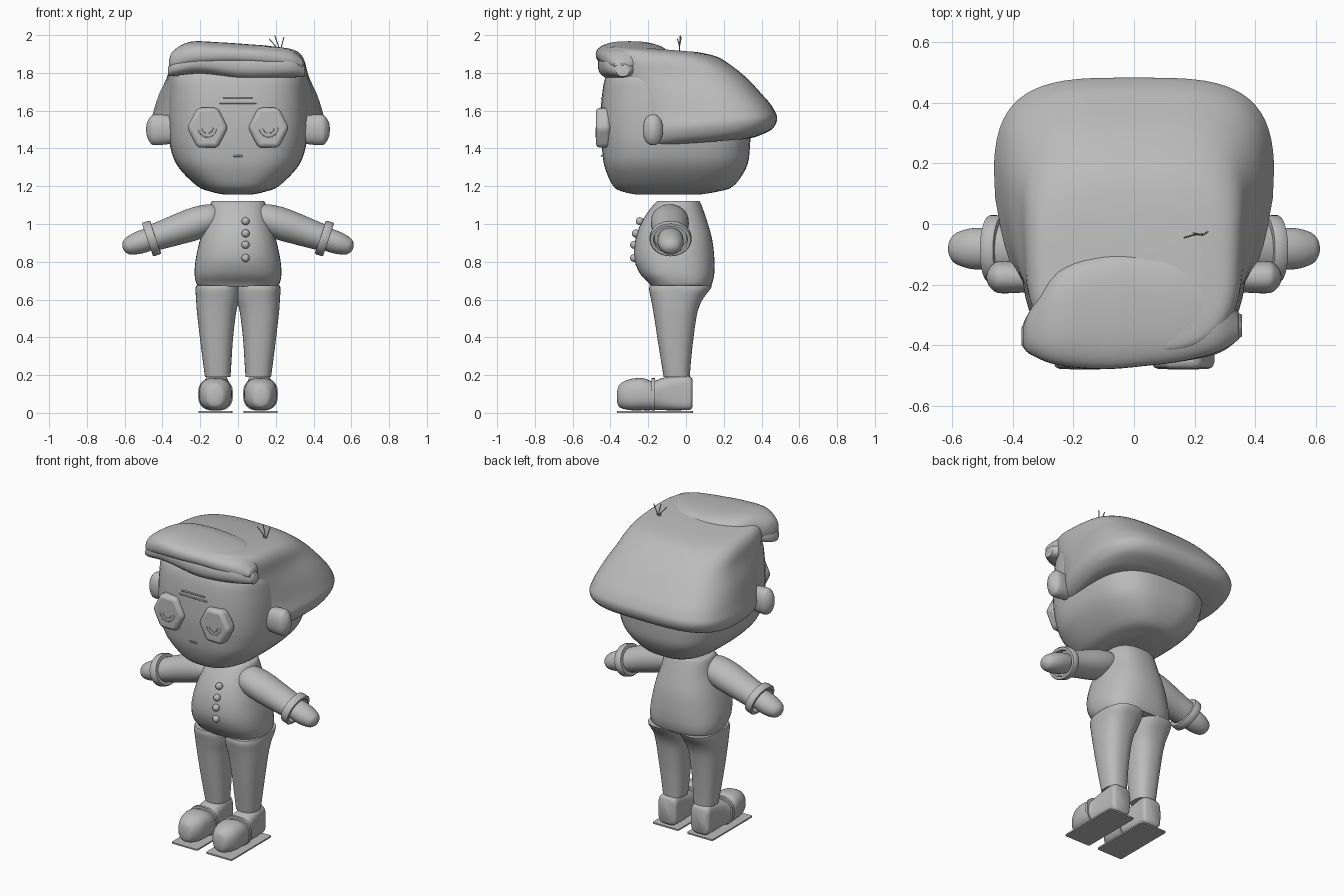
import bpy, bmesh, math
from mathutils import Vector

cube = bpy.data.objects.get("Cube")
if cube:
    bpy.data.objects.remove(cube)

grey = bpy.data.materials.new("clay_grey")
grey.use_nodes = True
grey.diffuse_color = (0.5, 0.5, 0.5, 1)
grey.node_tree.nodes["Principled BSDF"].inputs["Base Color"].default_value = (0.5, 0.5, 0.5, 1)

ORDER = {"x": (2, 0, 1), "y": (0, 2, 1), "z": (0, 1, 2)}
SIDES = (("left", 1), ("right", -1))


def smooth(a, b, c, d, t):
    return b + 0.5 * t * (c - a + t * (2 * a - 5 * b + 4 * c - d + t * (3 * (b - c) + d - a)))


def loft(name, rings, axis="z", steps=5, n=40, warp=None, side=1, angle=50):
    """Skin rounded-box rings (position, a0, a1, b0, b1, squareness) along an axis."""
    dense = []
    for i in range(len(rings) - 1):
        quad = [rings[max(0, min(len(rings) - 1, j))] for j in range(i - 1, i + 3)]
        dense += [[smooth(*v, s / steps) for v in zip(*quad)] for s in range(steps)]
    dense.append(rings[-1])
    bm = bmesh.new()
    loops = []
    for pos, a0, a1, b0, b1, e in dense:
        loop = []
        for k in range(n):
            c, s = math.cos(math.tau * k / n), math.sin(math.tau * k / n)
            a = (a0 + a1) / 2 + (a1 - a0) / 2 * math.copysign(abs(c) ** (2 / e), c)
            b = (b0 + b1) / 2 + (b1 - b0) / 2 * math.copysign(abs(s) ** (2 / e), s)
            co = Vector([(a, b, pos)[m] for m in ORDER[axis]])
            if warp:
                co = warp(co)
            loop.append(bm.verts.new((co.x * side, co.y, co.z)))
        loops.append(loop)
    for p, q in zip(loops, loops[1:]):
        for k in range(n):
            bm.faces.new((p[k], p[(k + 1) % n], q[(k + 1) % n], q[k]))
    bm.faces.new(loops[0])
    bm.faces.new(loops[-1])
    bmesh.ops.recalc_face_normals(bm, faces=bm.faces)
    mesh = bpy.data.meshes.new(name)
    bm.to_mesh(mesh)
    bm.free()
    ob = bpy.data.objects.new(name, mesh)
    bpy.context.collection.objects.link(ob)
    return finish(ob, name, angle)


def finish(ob, name, angle=50):
    ob.name = name
    ob.data.materials.append(grey)
    bpy.ops.object.select_all(action="DESELECT")
    ob.select_set(True)
    bpy.context.view_layer.objects.active = ob
    bpy.ops.object.shade_smooth_by_angle(angle=math.radians(angle))
    return ob


def ball(name, loc, size):
    bpy.ops.mesh.primitive_uv_sphere_add(segments=24, ring_count=16, location=loc)
    ob = bpy.context.object
    ob.scale = size
    return finish(ob, name)


def line(name, points, radius):
    curve = bpy.data.curves.new(name, "CURVE")
    curve.dimensions = "3D"
    curve.bevel_depth = radius
    curve.bevel_resolution = 1
    curve.use_fill_caps = True
    spline = curve.splines.new("POLY")
    spline.points.add(len(points) - 1)
    for p, co in zip(spline.points, points):
        p.co = (*co, 1)
    curve.materials.append(grey)
    bpy.context.collection.objects.link(bpy.data.objects.new(name, curve))


def sym(z, w, y0, y1, e):
    return (z, -w, w, y0, y1, e)


# Head
loft("head", [sym(1.157, .08, -.27, .08, 2.5), sym(1.17, .14, -.33, .16, 2.6),
              sym(1.2, .215, -.385, .25, 2.8), sym(1.3, .315, -.43, .32, 3),
              sym(1.4, .357, -.445, .338, 3), sym(1.52, .37, -.452, .34, 3),
              sym(1.68, .368, -.445, .33, 3), sym(1.79, .345, -.42, .25, 3),
              sym(1.86, .24, -.35, .12, 3)], n=56)


# Hair shell, narrower to the front, rim rising to the back
def hair_shape(co):
    low = max(0, min(1, (1.9 - co.z) / .3))
    co.x *= 1 - .36 * low * max(0, .12 - co.y)
    co.z += co.y * (.16 * low - .08)
    return co


loft("hair", [sym(1.425, .37, -.26, .33, 3.5), sym(1.435, .41, -.29, .38, 3.5),
              sym(1.465, .445, -.305, .455, 3.5), sym(1.515, .463, -.31, .482, 3.5),
              sym(1.57, .452, -.315, .465, 3.5), sym(1.68, .42, -.33, .395, 3.5),
              sym(1.78, .38, -.39, .32, 3.5), sym(1.86, .355, -.42, .23, 3.3),
              sym(1.9, .31, -.42, .16, 3), sym(1.915, .22, -.36, .06, 3)], n=64)
hair = bpy.data.objects["hair"]
for v in hair.data.vertices:
    v.co = hair_shape(v.co.copy())

# Swept fringe: upper roll and the lower wave beneath it
loft("fringe_top", [(-.365, -.4, -.34, 1.83, 1.87, 2), (-.34, -.43, -.28, 1.81, 1.92, 2.3),
                    (-.25, -.465, -.15, 1.82, 1.965, 2.5), (-.1, -.478, -.1, 1.83, 1.962, 2.5),
                    (.05, -.466, -.1, 1.83, 1.952, 2.5), (.17, -.45, -.12, 1.82, 1.942, 2.5),
                    (.28, -.42, -.2, 1.81, 1.922, 2.4), (.345, -.38, -.3, 1.82, 1.87, 2)], axis="x")
loft("fringe_wave", [(-.37, -.4, -.34, 1.785, 1.83, 2), (-.33, -.435, -.28, 1.785, 1.88, 2.3),
                     (-.2, -.462, -.25, 1.795, 1.92, 2.4), (0, -.466, -.25, 1.765, 1.91, 2.4),
                     (.14, -.455, -.25, 1.765, 1.9, 2.4), (.28, -.425, -.25, 1.775, 1.89, 2.4),
                     (.355, -.37, -.3, 1.78, 1.84, 2)], axis="x")

# Sprig of loose hairs
for i, (x, y, z) in enumerate([(.165, -.045, 1.98), (.195, -.03, 1.997), (.243, -.025, 1.99)]):
    line(f"loose_hair_{i}", [(.21, -.035, 1.89), (.2 + i * .015, -.035, 1.94), (x, y, z)], .003)

# Torso and buttons
loft("torso", [sym(1.122, .125, -.14, .065, 2.4), sym(1.11, .145, -.165, .078, 2.4),
               sym(1.02, .168, -.23, .11, 2.4), sym(.92, .2, -.268, .138, 2.4),
               sym(.82, .223, -.275, .15, 2.4), sym(.74, .23, -.245, .15, 2.5),
               sym(.69, .222, -.2, .14, 2.6), sym(.67, .21, -.185, .13, 2.6)])
for i, (y, z) in enumerate([(-.245, 1.015), (-.266, .95), (-.275, .89), (-.275, .82)]):
    ball(f"button_{i}", (.04, y, z), (.021, .021, .021))

# Mouth and forehead lines
for name, half, z in (("mouth", .023, 1.36), ("upper_brow", .08, 1.665), ("lower_brow", .097, 1.64)):
    line(name, [(-half, -.447, z), (half, -.447, z)], .005)

# Arm frame: local z runs from shoulder to hand
shoulder = Vector((.1, -.087, 1.045))
along = (Vector((.61, -.08, .872)) - shoulder).normalized()
turn = Vector((0, 0, 1)).rotation_difference(along)


def arm_frame(co):
    return shoulder + turn @ co


def arm_ring(t, r, ry):
    return (t, -r, r, -ry, ry, 2)


for word, s in SIDES:
    # Sleeve, hollow cuff and hand
    loft(word + "_sleeve", [arm_ring(0, .06, .07), arm_ring(.05, .078, .095), arm_ring(.14, .086, .1),
                            arm_ring(.27, .078, .09), arm_ring(.37, .07, .085)],
         warp=arm_frame, side=s)
    loft(word + "_cuff", [arm_ring(.355, .075, .085), arm_ring(.355, .09, .107), arm_ring(.365, .094, .111),
                          arm_ring(.395, .094, .111), arm_ring(.4, .09, .107), arm_ring(.4, .075, .09),
                          arm_ring(.365, .07, .085)], steps=1, warp=arm_frame, side=s)
    loft(word + "_hand", [arm_ring(.34, .05, .06), arm_ring(.4, .06, .068), arm_ring(.46, .058, .067),
                          arm_ring(.51, .045, .052), arm_ring(.53, .028, .032), arm_ring(.538, .008, .01)],
         warp=arm_frame, side=s)

    # Trouser leg
    loft(word + "_leg", [(.675, -.01, .222, -.192, .14, 2.6), (.65, -.01, .225, -.195, .125, 2.6),
                         (.6, -.006, .222, -.185, .088, 2.5), (.53, .01, .217, -.172, .06, 2.4),
                         (.4, .026, .202, -.152, .04, 2.4), (.28, .034, .187, -.133, .027, 2.4),
                         (.19, .04, .175, -.118, .02, 2.4)], side=s)

    # Shoe, strap and thin sole plate
    loft(word + "_shoe", [(-.365, .1, .14, .06, .11, 2), (-.352, .07, .17, .03, .15, 2.2),
                          (-.3, .04, .198, .015, .178, 2.5), (-.23, .032, .207, .014, .184, 2.6),
                          (-.175, .035, .203, .014, .168, 2.6), (-.12, .042, .19, .014, .186, 3),
                          (-.02, .048, .18, .014, .2, 4), (.02, .05, .178, .016, .193, 4),
                          (.034, .062, .165, .03, .18, 4)], axis="y", side=s)
    loft(word + "_strap", [(-.182, .027, .211, .012, .184, 2.7), (-.165, .027, .211, .012, .184, 2.7)],
         axis="y", steps=1, side=s)
    loft(word + "_sole", [(0, .03, .21, -.365, .036, 30), (.009, .03, .21, -.365, .036, 30)],
         steps=1, side=s)

    # Ear
    loft(word + "_ear", [(.35, -.225, -.125, 1.425, 1.575, 2.2), (.44, -.228, -.122, 1.417, 1.58, 2.2),
                         (.468, -.215, -.135, 1.435, 1.562, 2.1), (.482, -.195, -.155, 1.465, 1.535, 2),
                         (.486, -.18, -.17, 1.49, 1.51, 2)], axis="x", side=s)

    # Six-sided eye with softened corners, and curved glints
    eye = loft(word + "_eye", [(-.4, .053, .27, 1.388, 1.632, 2), (-.477, .053, .27, 1.388, 1.632, 2)],
               axis="y", steps=1, n=6, side=s, angle=35)
    bevel = eye.modifiers.new("soft_corners", "BEVEL")
    bevel.width = .022
    bevel.segments = 3
    for r in (.03, .05):
        arc = [math.radians(190 + 17 * k) for k in range(11)]
        line(f"{word}_eye_arc_{r}", [(s * .162 + r * math.cos(a), -.477, 1.51 + r * math.sin(a))
                                     for a in arc], .0025)
